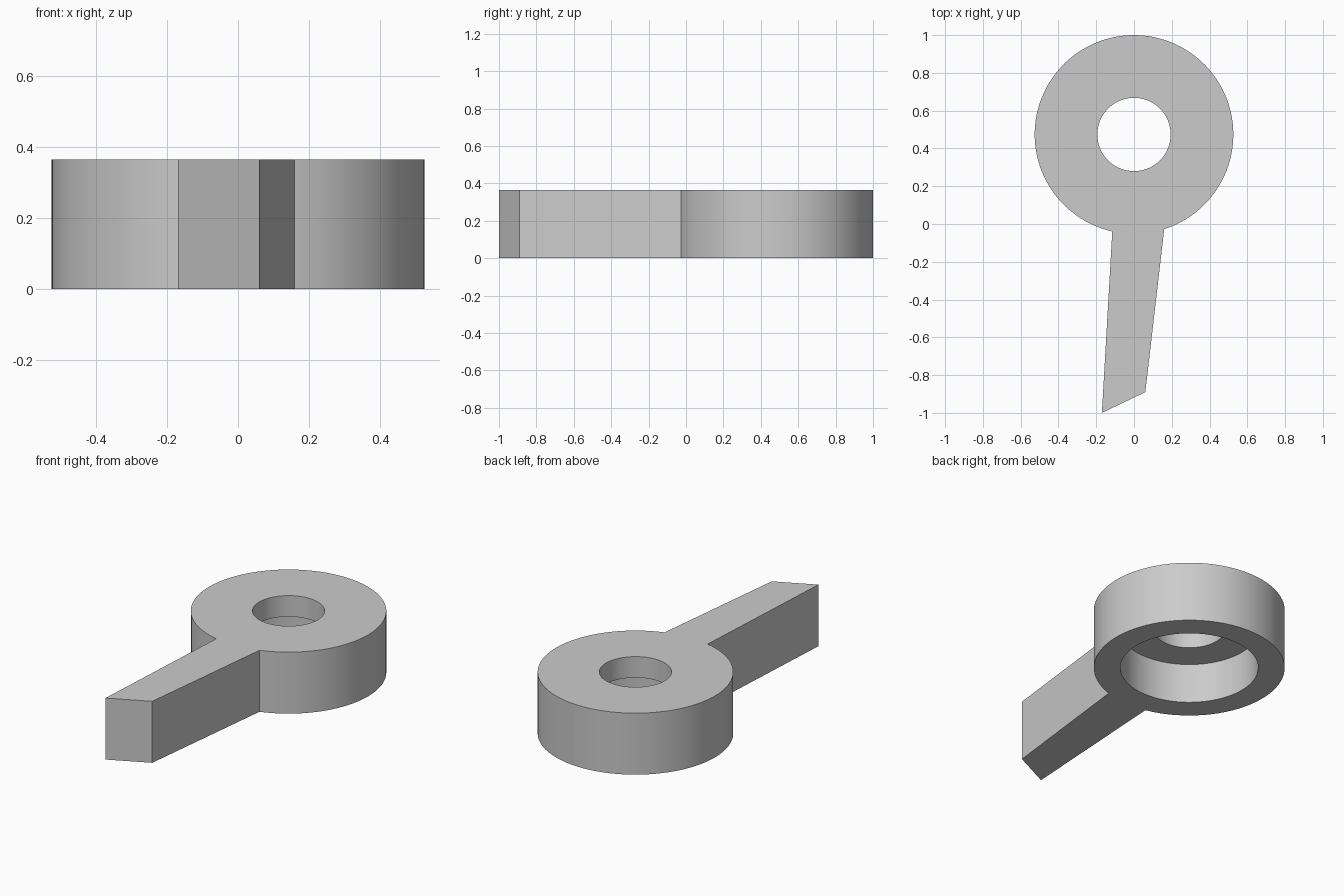
import bpy, bmesh, math

cube = bpy.data.objects.get("Cube")
if cube:
    bpy.data.objects.remove(cube, do_unlink=True)

HEIGHT = 0.365
LEDGE = 0.24                     # depth of the wide recess from below
CENTRE_Y, OUTER, RECESS, HOLE = 0.474, 0.526, 0.38, 0.194


def arc(radius, start, end, count):
    step = (end - start) / count
    return [(radius * math.cos(start + i * step),
             CENTRE_Y + radius * math.sin(start + i * step)) for i in range(count + 1)]


def circle(radius, count=96):
    return arc(radius, 0, math.tau, count)[:-1]


bm = bmesh.new()


def loop(points, z):
    """Closed ring of edges at height z."""
    verts = [bm.verts.new((x, y, z)) for x, y in points]
    for a, b in zip(verts, verts[1:] + verts[:1]):
        bm.edges.new((a, b))
    return verts


def wall(lower, upper):
    """Quads joining two loops of equal length."""
    n = len(lower)
    for i in range(n):
        j = (i + 1) % n
        bm.faces.new((lower[i], lower[j], upper[j], upper[i]))


def cap(*loops):
    """Flat face between an outline and its hole."""
    edges = [bm.edges.get((a, b)) for vs in loops for a, b in zip(vs, vs[1:] + vs[:1])]
    bmesh.ops.triangle_fill(bm, use_beauty=True, use_dissolve=False, edges=edges)


# Outline: round head running into a tapered handle with a slanted end
right = -math.acos(0.16 / OUTER)
left = math.pi + math.acos(0.115 / OUTER)
outline = arc(OUTER, right, left, 96) + [(-0.17, -1.0), (0.06, -0.89)]

bottom, top = loop(outline, 0), loop(outline, HEIGHT)
recess_low, recess_high = loop(circle(RECESS), 0), loop(circle(RECESS), LEDGE)
hole_low, hole_high = loop(circle(HOLE), LEDGE), loop(circle(HOLE), HEIGHT)

wall(bottom, top)
wall(recess_low, recess_high)
wall(recess_high, hole_low)
wall(hole_low, hole_high)
cap(top, hole_high)
cap(bottom, recess_low)
bmesh.ops.recalc_face_normals(bm, faces=bm.faces[:])

mesh = bpy.data.meshes.new("lever_knob")
bm.to_mesh(mesh)
bm.free()
knob = bpy.data.objects.new("lever_knob", mesh)
bpy.context.collection.objects.link(knob)

# Plain grey finish
grey = bpy.data.materials.new("light grey")
grey.use_nodes = True
colour = (0.6, 0.6, 0.6, 1)
grey.diffuse_color = colour
grey.node_tree.nodes["Principled BSDF"].inputs["Base Color"].default_value = colour
mesh.materials.append(grey)

bpy.ops.object.select_all(action='DESELECT')
knob.select_set(True)
bpy.context.view_layer.objects.active = knob
bpy.ops.object.shade_smooth_by_angle(angle=math.radians(20))
